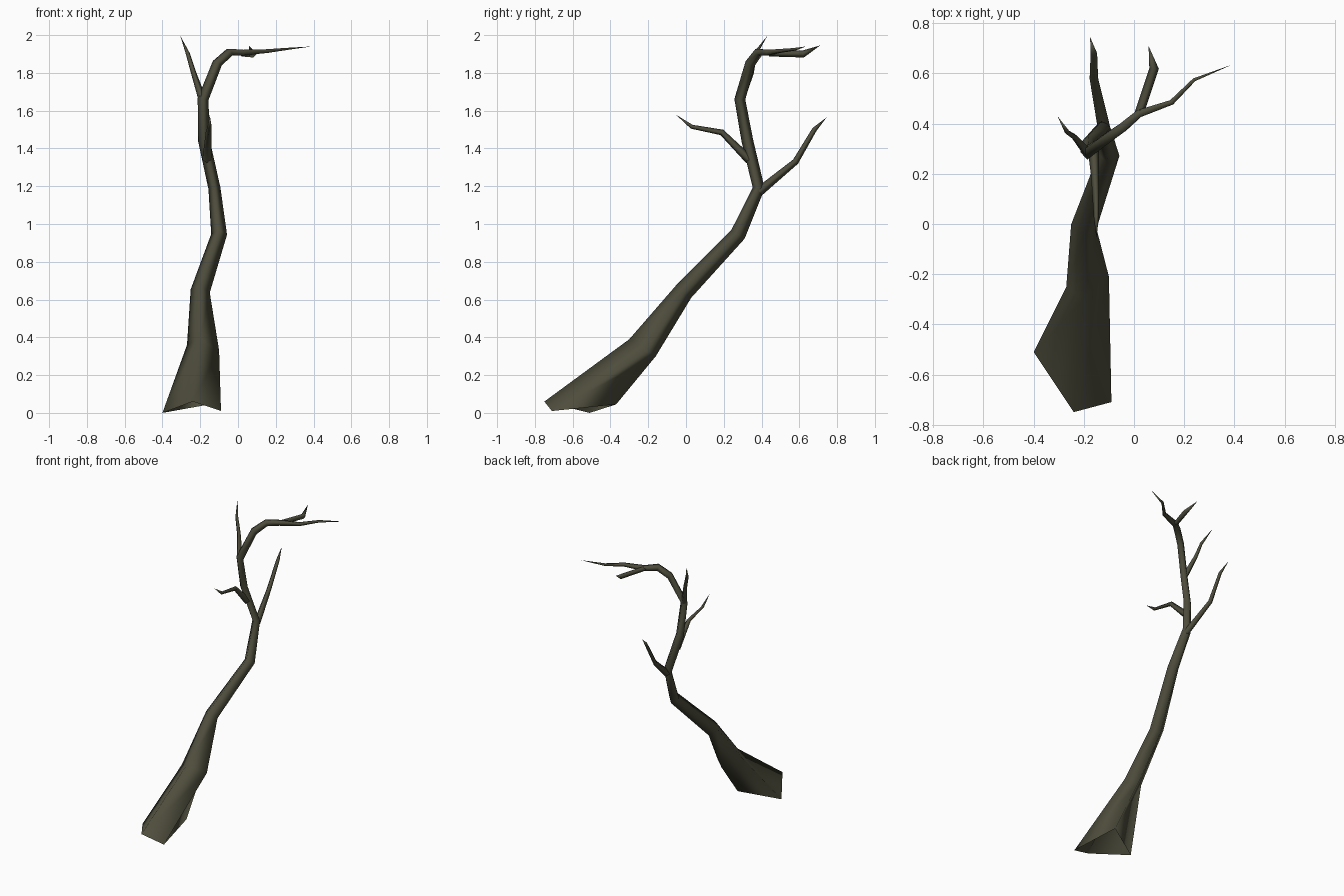
import bpy
from mathutils import Vector

if "Cube" in bpy.data.objects:
    bpy.data.objects.remove(bpy.data.objects["Cube"])

bark = bpy.data.materials.new("dark olive bark")
bark.diffuse_color = (0.075, 0.073, 0.045, 1)
bark.use_nodes = True
bark.node_tree.nodes["Principled BSDF"].inputs["Base Color"].default_value = bark.diffuse_color


def skin(name, rings, tip=None):
    """Join four-sided rings into a smooth tube, closed to a point at the tip."""
    verts = [v for r in rings for v in r]
    faces = []
    for k in range(len(rings) - 1):
        for i in range(4):
            j = (i + 1) % 4
            a, b = 4 * k, 4 * k + 4
            faces.append((a + i, a + j, b + j, b + i))
    if tip:
        verts.append(tip)
        last = 4 * (len(rings) - 1)
        faces += [(last + i, last + (i + 1) % 4, len(verts) - 1) for i in range(4)]
    me = bpy.data.meshes.new(name)
    me.from_pydata([tuple(v) for v in verts], [], faces)
    me.materials.append(bark)
    for p in me.polygons:
        p.use_smooth = True
    ob = bpy.data.objects.new(name, me)
    bpy.context.collection.objects.link(ob)
    return ob


def path_rings(path):
    """Rings of (left, front, right, back) around each (x, y, z, radius) point."""
    pts = [Vector(p[:3]) for p in path]
    rings, side = [], Vector((1, 0, 0))
    for i, p in enumerate(pts[:-1]):
        t = (pts[i + 1] - p).normalized()
        if i:
            t = (t + (p - pts[i - 1]).normalized()).normalized()
        side = (side - t * side.dot(t)).normalized()
        n = t.cross(side)
        r = path[i][3]
        rings.append([p - side * r, p - n * r, p + side * r, p + n * r])
    return rings


# Trunk: flared foot rings, then a winding tube running into the long top twig
foot = [
    [(-.40, -.51, .0), (-.24, -.75, .06), (-.09, -.71, .01), (-.15, -.37, .045)],
    [(-.27, -.25, .36), (-.20, -.30, .39), (-.10, -.21, .33), (-.17, -.16, .30)],
]
trunk = [
    (-.20, -.01, .645, .052), (-.10, .275, .945, .042), (-.125, .385, 1.19, .032),
    (-.18, .325, 1.44, .031), (-.185, .285, 1.66, .029), (-.11, .34, 1.85, .027),
    (-.045, .385, 1.91, .025), (.02, .44, 1.907, .021), (.15, .485, 1.915, .014),
    (.24, .575, 1.925, .009), (.39, .635, 1.94, 0),
]
skin("trunk", foot + path_rings(trunk), trunk[-1][:3])

# Side branches
branches = {
    "top_fork_branch": [(.02, .44, 1.905, .018), (.08, .62, 1.90, .019),
                        (.058, .71, 1.945, 0)],
    "upper_twig": [(-.185, .285, 1.65, .022), (-.235, .345, 1.80, .014),
                   (-.265, .365, 1.90, .011), (-.305, .43, 1.995, 0)],
    "front_branch": [(-.165, .335, 1.34, .024), (-.155, .19, 1.485, .016),
                     (-.15, .03, 1.515, .011), (-.15, -.055, 1.58, 0)],
    "back_branch": [(-.12, .385, 1.17, .025), (-.16, .58, 1.33, .017),
                    (-.16, .68, 1.50, .013), (-.175, .745, 1.565, 0)],
}
for name, path in branches.items():
    skin(name, path_rings(path), path[-1][:3])
